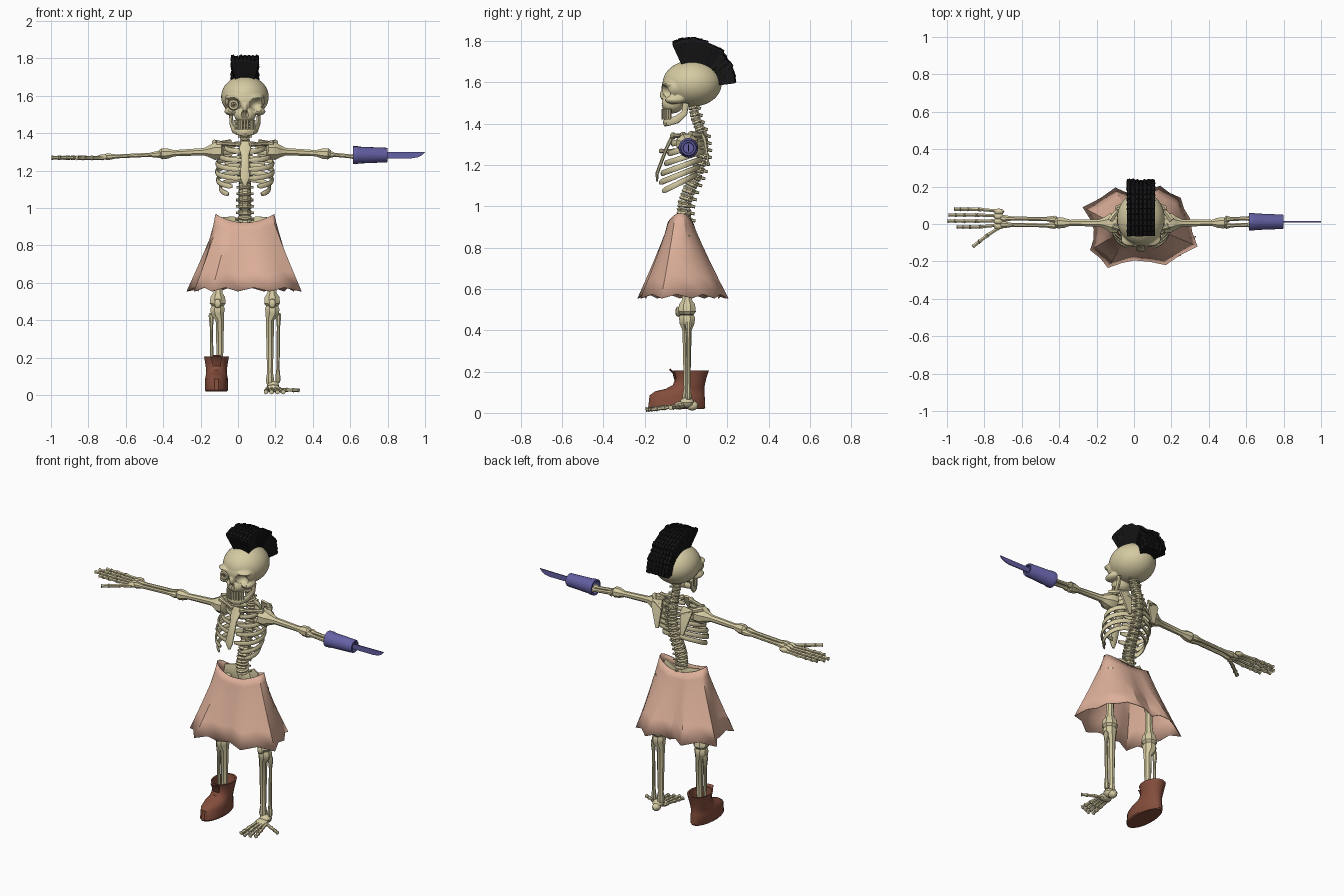
import bpy, bmesh, math, random
from mathutils import Vector, Matrix

cube = bpy.data.objects.get("Cube")
if cube:
    bpy.data.objects.remove(cube, do_unlink=True)
random.seed(4)
CX = 0.037  # body centre line
X, Y, Z = Vector((1, 0, 0)), Vector((0, 1, 0)), Vector((0, 0, 1))
bm = bmesh.new()  # the part being built


def material(name, rgb):
    m = bpy.data.materials.new(name)
    m.use_nodes = True
    m.diffuse_color = (*rgb, 1)
    m.node_tree.nodes["Principled BSDF"].inputs["Base Color"].default_value = (*rgb, 1)
    return m


def at(s, x, y, z):
    return Vector((CX + s * x, y, z))


def finish(name, mat, angle=35):
    bmesh.ops.recalc_face_normals(bm, faces=bm.faces)
    ob = bpy.data.objects.new(name, bpy.data.meshes.new(name))
    bm.to_mesh(ob.data)
    bm.clear()
    ob.data.materials.append(mat)
    bpy.context.collection.objects.link(ob)
    bpy.ops.object.select_all(action="DESELECT")
    ob.select_set(True)
    bpy.context.view_layer.objects.active = ob
    bpy.ops.object.shade_smooth_by_angle(angle=math.radians(angle))
    return ob


def sweep(pts, radii, n=8, axis=None):
    """Skin elliptical rings along a path, capped at both ends."""
    span = (axis or pts[-1] - pts[0]).normalized()
    ref = Y if abs(span.z) > 0.8 else Z
    rings = []
    for i, (p, r) in enumerate(zip(pts, radii)):
        a, b = r if isinstance(r, tuple) else (r, r)
        t = axis or (pts[min(i + 1, len(pts) - 1)] - pts[max(i - 1, 0)])
        u = t.cross(ref).normalized()
        v = u.cross(t).normalized()
        angs = [math.tau * (k + 0.5) / n for k in range(n)]
        rings.append([bm.verts.new(p + u * a * math.cos(g) + v * b * math.sin(g)) for g in angs])
    loft(rings)
    bm.faces.new(rings[0])
    bm.faces.new(rings[-1])


def loft(rings):
    for r0, r1 in zip(rings, rings[1:]):
        for k in range(len(r0)):
            bm.faces.new((r0[k - 1], r0[k], r1[k], r1[k - 1]))


def bone(p, q, r, ends=1.6, n=8):
    steps = ((0, .7), (.04, 1), (.1, .9), (.2, 0), (.8, 0), (.9, .9), (.96, 1), (1, .7))
    sweep([p.lerp(q, t) for t, k in steps], [r * (ends * k if k else 1) for t, k in steps], n)


def chain(pts, r):
    for p, q in zip(pts, pts[1:]):
        bone(p, q, r, 1.35, 6)


def blob(c, size, n=10):
    bmesh.ops.create_uvsphere(bm, u_segments=n, v_segments=max(6, n // 2), radius=1,
                              matrix=Matrix.Translation(c) @ Matrix.Diagonal((*size, 1)))


def hits(o, d, c, size):
    """Near and far distance at which a ray meets an ellipsoid."""
    p = Vector([(a - b) / s for a, b, s in zip(o, c, size)])
    q = Vector([a / s for a, s in zip(d, size)])
    a, b = q.dot(q), p.dot(q)
    root = b * b - a * (p.dot(p) - 1)
    return None if root < 0 else ((-b - math.sqrt(root)) / a, (-b + math.sqrt(root)) / a)


BONE = material("bone", (0.66, 0.59, 0.36))
CLOTH = material("pink cloth", (0.72, 0.43, 0.32))
LEATHER = material("brown leather", (0.23, 0.075, 0.045))
METAL = material("blue metal", (0.13, 0.12, 0.38))
HAIR = material("black hair", (0.008, 0.008, 0.009))
PUPIL = material("dark pupil", (0.12, 0.08, 0.04))

# Skull: a ball pushed out to fused lumps, then pressed in at the sockets
lumps = [(at(1, 0, .03, 1.595), (.127, .143, .112)), (at(1, 0, -.05, 1.575), (.108, .068, .07)),
         (at(1, 0, -.065, 1.498), (.058, .055, .048)), (at(1, 0, -.105, 1.54), (.016, .022, .03))]
pits = []
for s in (1, -1):
    lumps += [(at(s, .075, -.055, 1.517), (.035, .05, .022)), (at(s, .06, -.085, 1.592), (.048, .034, .014))]
    pits += [(at(s, .061, -.125, 1.552), (.038, .06, .035)), (at(s, .008, -.13, 1.505), (.009, .035, .019))]
core = at(1, 0, -.01, 1.56)
bmesh.ops.create_icosphere(bm, subdivisions=6, radius=1)
for v in bm.verts:
    d = v.co.normalized()
    v.co = core + d * max(h[1] for h in (hits(core, d, *e) for e in lumps) if h)
for _ in range(3):
    bmesh.ops.smooth_vert(bm, verts=bm.verts, factor=.5, use_axis_x=True, use_axis_y=True, use_axis_z=True)
for v in bm.verts:
    d = (v.co - core).normalized()
    near = [h[0] for h in (hits(core, d, *e) for e in pits) if h and h[0] > 0]
    v.co = core + d * min([(v.co - core).length] + near)
finish("skull", BONE, 45)

# Eye in one socket
sweep([at(-1, .061, y, 1.552) for y in (-.06, -.098, -.11, -.11, -.102)], (.03, .03, .025, .015, .012), 16, -Y)
finish("eye", BONE)
blob(at(-1, .061, -.104, 1.552), (.007, .006, .007))
finish("pupil", PUPIL)

# Jaw and teeth
half = [(.074, .0, 1.5), (.072, -.008, 1.45), (.06, -.045, 1.42), (.038, -.088, 1.408)]
sweep([at(1, *p) for p in half] + [at(1, 0, -.1, 1.406)] + [at(-1, *p) for p in half[::-1]],
      [(.01, .016)] * 2 + [(.011, .02)] * 5 + [(.01, .016)] * 2)
finish("jaw", BONE)
for z, h in ((1.457, .014), (1.432, .012)):
    for k in range(-4, 5):
        p = at(1, .054 * math.sin(k * .3), -.06 - .05 * math.cos(k * .3), z)
        sweep([p - Z * h, p + Z * h], (.0075, .008), 6)
finish("teeth", BONE)

# Mohawk: fanned rows of blunt tufts
rows = 15
for i in range(rows):
    f = i / (rows - 1)
    g = math.radians(112 - 106 * f)
    out = Vector((0, math.cos(g), math.sin(g)))
    root = at(1, 0, .03 + .02 * f, 1.595) + out * .1
    length = .128 - .033 * f + random.uniform(-.005, .005)
    for c in (-1, -.67, -.33, 0, .33, .67, 1):
        p = root + X * c * .042 - Z * .012 * c * c
        q = root + out * (length - random.uniform(0, .01)) + X * c * .066
        sweep([p, p.lerp(q, .9), q], ((.01, .012), (.017, .025), (.01, .018)), 4)
finish("mohawk", HAIR, 10)

# Spine
curve = [(.03, 1.5), (.045, 1.43), (.078, 1.35), (.084, 1.26), (.053, 1.16),
         (.015, 1.08), (-.006, 1.02), (-.012, .96), (0, .91)]


def spine(z):
    for (y0, z0), (y1, z1) in zip(curve, curve[1:]):
        if z >= z1:
            return y0 + (y1 - y0) * (z0 - z) / (z0 - z1)
    return curve[-1][0]


for i in range(17):
    z, r = 1.485 - .034 * i, .025 + .0009 * i
    sweep([at(1, 0, spine(z + d), z + d) for d in (-.016, -.01, 0, .01, .016)], [r * k for k in (.8, 1, .84, 1, .8)])
    sweep([at(1, 0, spine(z), z), at(1, 0, spine(z) + r + .014, z - .012)], ((.007, .01), (.005, .007)), 6)
    sweep([at(s, r + .01, spine(z) + .012, z) for s in (-1, 1)], (.007, .007), 6)
finish("spine", BONE)

# Rib cage
for i, w in enumerate((.095, .128, .143, .145, .14, .125)):
    zb, drop = 1.343 - .038 * i, .04 + .01 * i
    yb, yf = spine(zb), -.068 - .017 * i + (.02 if i > 4 else 0)
    stop = math.pi * (.97 if i < 4 else .86 - .08 * (i - 4))
    for s in (1, -1):
        arc = [stop * k / 14 for k in range(15)]
        sweep([at(s, w * math.sin(t) + .008, yb + (yf - yb) * (1 - math.cos(t)) / 2,
                  zb - drop * (1 - math.cos(t)) / 2) for t in arc], [(.007, .0145)] * 14 + [(.005, .01)])
finish("ribs", BONE)
sweep([at(1, 0, y, z) for y, z in ((-.06, 1.355), (-.075, 1.32), (-.095, 1.28), (-.14, 1.16), (-.14, 1.12))],
      ((.022, .008), (.034, .01), (.022, .009), (.026, .009), (.008, .005)))
finish("breastbone", BONE)

for s, side in ((1, "left"), (-1, "right")):
    # Shoulder and arm
    bone(at(s, .02, -.065, 1.34), at(s, .15, -.01, 1.345), .011)
    finish(side + "_collarbone", BONE)
    sweep([at(s, .105, .075, 1.36), at(s, .1, .09, 1.33), at(s, .085, .11, 1.2)],
          ((.045, .008), (.052, .009), (.014, .006)), 4)
    sweep([at(s, .06, .1, 1.32), at(s, .12, .08, 1.345), at(s, .165, .02, 1.35)], (.009, .012, .016), 6)
    finish(side + "_shoulder_blade", BONE)
    steps = ((.115, .03), (.125, (.056, .05)), (.165, (.055, .05)), (.187, (.038, .036)), (.22, .021),
             (.38, .018), (.415, .03), (.445, .032), (.46, .02))
    sweep([at(s, x, .006, 1.312 - .05 * x) for x, r in steps], [r for x, r in steps])
    finish(side + "_upper_arm", BONE)
    for dy in (-.016, .018):
        bone(at(s, .45, .008 + dy, 1.287), at(s, .6 if s > 0 else .75, .012 + dy, 1.273), .0115, 1.7)
    finish(side + "_forearm", BONE)
    # Leg
    blob(at(s, .105, -.01, .87), (.03, .03, .03))
    steps = ((.86, .03), (.82, .024), (.6, .021), (.545, .027), (.525, .042), (.49, .046), (.475, .034))
    sweep([at(s, .146 - .02 * (z - .47), .005, z) for z, r in steps], [r for z, r in steps])
    finish(side + "_thigh", BONE)
    blob(at(s, .146, -.038, .49), (.022, .014, .025), 8)
    steps = ((.475, .035), (.46, .042), (.435, .039), (.4, .024), (.12, .017), (.08, .024), (.06, .02))
    sweep([at(s, .146 if z > .42 else .134, .005, z) for z, r in steps], [r for z, r in steps])
    bone(at(s, .18, .012, .44), at(s, .176, .012, .065), .0095)
    finish(side + "_shin", BONE)

# Right hand
for k in range(4):
    blob(at(-1, .76, -.012 + .026 * k, 1.272), (.03, .017, .015), 8)
for y, tip in ((-.016, .985), (.015, 1.035), (.048, 1.03), (.079, 1.0)):
    xs = [.77 + (tip - .77) * f for f in (0, .42, .67, .85, 1)]
    chain([at(-1, x, .031 + (y - .031) * min(1, .8 + (x - .77) * 2), 1.269) for x in xs], .0095)
chain([at(-1, x, y, 1.268) for x, y in ((.76, -.02), (.82, -.06), (.865, -.095), (.9, -.122))], .01)
finish("right_hand", BONE)

# Left arm cuff and blade
steps = ((.68, .034), (.615, .038), (.615, .048), (.64, .048), (.645, .045),
         (.795, .039), (.8, .036), (.8, .027), (.785, .025))
sweep([Vector((x, .012, 1.283)) for x, r in steps], [r for x, r in steps], 18, X)
finish("cuff", METAL)
outline = ((.78, 1.266), (.93, 1.266), (.965, 1.272), (.987, 1.284), (1, 1.3), (.78, 1.298))
face = bm.faces.new([bm.verts.new((x, .009, z)) for x, z in outline])
solid = bmesh.ops.extrude_face_region(bm, geom=[face])["geom"]
bmesh.ops.translate(bm, vec=Y * .006, verts=[v for v in solid if isinstance(v, bmesh.types.BMVert)])
finish("blade", METAL)

# Pelvis
for s in (1, -1):
    sweep([at(s, .02, .02, .89), at(s, .07, .015, .91), at(s, .12, -.02, .92)], ((.008, .04), (.01, .05), (.008, .035)))
    sweep([at(s, .1, -.02, .87), at(s, .05, -.05, .83), at(s, 0, -.055, .83)], (.025, .016, .014))
blob(at(1, 0, .015, .89), (.045, .02, .05))
finish("pelvis", BONE)

# Left bare foot
blob(at(1, .15, .005, .05), (.035, .035, .026))
blob(at(1, .145, .03, .035), (.025, .03, .024))
blob(at(1, .15, -.03, .036), (.042, .03, .02))
for k in range(4):
    p, q = at(1, .122 + .02 * k, -.04, .034), at(1, .112 + .031 * k, -.195 + .012 * abs(k - 1), .016)
    chain([p.lerp(q, f) for f in (0, .5, .78, 1)], .0095)
p, q = at(1, .17, -.02, .03), at(1, .29, -.075, .025)
chain([p.lerp(q, f) for f in (0, .45, .75, 1)], .009)
finish("left_foot", BONE)

# Right boot: height, front, back, half width
steps = ((.02, -.18, .09, .058), (.027, -.185, .095, .063), (.085, -.178, .092, .062), (.105, -.15, .09, .058),
         (.116, -.1, .09, .056), (.135, -.065, .092, .056), (.17, -.05, .1, .061),
         (.205, -.062, .112, .067), (.205, -.052, .1, .058), (.12, -.04, .08, .045))
sweep([at(-1, .152, (a + b) / 2, z) for z, a, b, w in steps], [(w, (b - a) / 2) for z, a, b, w in steps], 20, Z)
sweep([at(-1, .152, y, z) for y, z in ((-.046, .14), (-.06, .195), (-.08, .212))], ((.02, .006), (.03, .006), (.02, .004)))
finish("right_boot", LEATHER)

# Skirt: uneven folded hem lofted up to a narrow waist
hem = [Vector(p) for p in ((.34, -.12), (.3, .03), (.25, .14), (.14, .205), (.0, .16), (-.1, .195), (-.275, .09),
                           (-.215, -.03), (-.235, -.14), (-.14, -.235), (.0, -.195), (.17, -.22))]
mid = Vector((CX, -.02))
points = []
for a, b in zip(hem, hem[1:] + hem[:1]):
    points += [(a, .555), (mid + ((a + b) / 2 - mid) * .97, .575)]
rings = [[] for _ in range(6)]
for p, low in points:
    g = math.atan2((p.y - mid.y) * 1.35, p.x - mid.x)
    waist = Vector((CX + .158 * math.cos(g), -.027 + .062 * math.sin(g)))
    top = .922 + .046 * math.cos(g) ** 2
    for ring, t in zip(rings, (0, .12, .3, .52, .76, 1)):
        ring.append(bm.verts.new((*waist.lerp(p, t ** 1.1), top + (low - top) * t)))
loft(rings)
finish("skirt", CLOTH, 28).modifiers.new("thickness", "SOLIDIFY").thickness = .004
